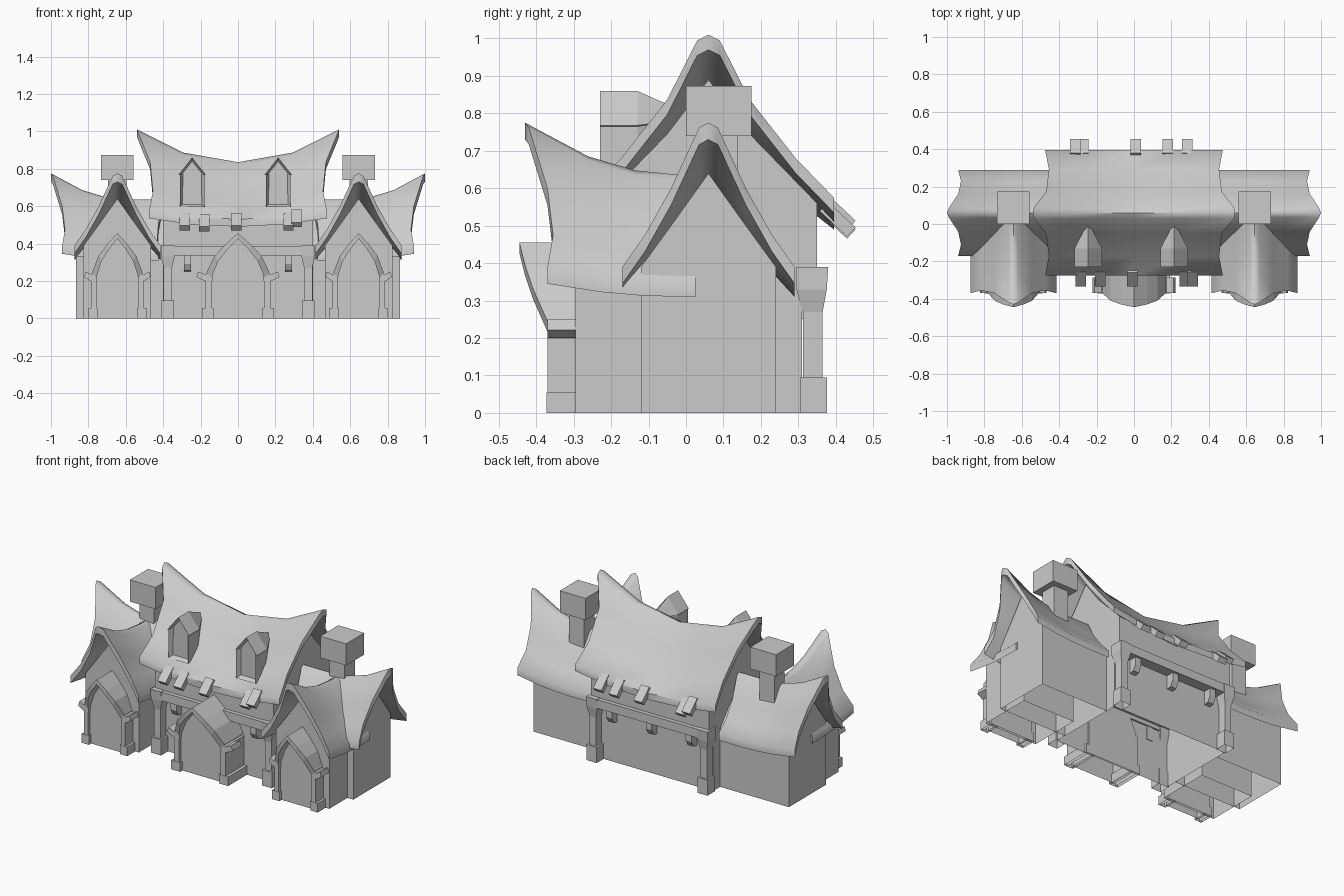
import bpy, bmesh, math
from mathutils import Vector, Matrix

cube = bpy.data.objects.get("Cube")
if cube:
    bpy.data.objects.remove(cube, do_unlink=True)

stone = bpy.data.materials.new("plain_grey")
stone.use_nodes = True
grey = (0.6, 0.6, 0.6, 1)
stone.diffuse_color = grey
stone.node_tree.nodes["Principled BSDF"].inputs["Base Color"].default_value = grey

MID_Y = 0.06   # line of the long ridge


def finish(name, bm, matrix=Matrix(), smooth=False):
    bmesh.ops.transform(bm, matrix=matrix, verts=bm.verts)
    # the building has no floor
    floor = [f for f in bm.faces if all(abs(v.co.z) < 0.0001 for v in f.verts)]
    bmesh.ops.delete(bm, geom=floor, context="FACES_ONLY")
    mesh = bpy.data.meshes.new(name)
    bm.to_mesh(mesh)
    bm.free()
    mesh.materials.append(stone)
    obj = bpy.data.objects.new(name, mesh)
    bpy.context.collection.objects.link(obj)
    if smooth:
        bpy.ops.object.select_all(action="DESELECT")
        obj.select_set(True)
        bpy.context.view_layer.objects.active = obj
        bpy.ops.object.shade_smooth_by_angle(angle=math.radians(50))
    return obj


def loft(name, sections, matrix=Matrix(), strip=False, smooth=False, inset=0):
    """Skin closed sections; strip caps suit thin folded sheets."""
    bm = bmesh.new()
    rings = [[bm.verts.new(p) for p in s] for s in sections]
    n = len(rings[0])
    for a, b in zip(rings, rings[1:]):
        for i in range(n):
            j = (i + 1) % n
            bm.faces.new((a[i], a[j], b[j], b[i]))
    caps = []
    for r in (rings[0], rings[-1]):
        if strip:
            for i in range(n // 2 - 1):
                bm.faces.new((r[i], r[i + 1], r[n - 2 - i], r[n - 1 - i]))
        else:
            caps.append(bm.faces.new(r))
    bmesh.ops.recalc_face_normals(bm, faces=bm.faces)
    if inset:
        bmesh.ops.inset_individual(bm, faces=caps[:1], thickness=inset, depth=-0.025)
    return finish(name, bm, matrix, smooth)


def box(name, x, y, z, matrix=Matrix()):
    bm = bmesh.new()
    bmesh.ops.create_cube(bm, size=1)
    for v in bm.verts:
        v.co = [lo + (c + 0.5) * (hi - lo) for c, (lo, hi) in zip(v.co, (x, y, z))]
    return finish(name, bm, matrix)


def span(centre, half):
    return (centre - half, centre + half)


def mirrored(half):
    """Half profile from the middle outwards -> full profile."""
    return [(-p[0],) + tuple(p[1:]) for p in reversed(half[1:])] + list(half)


def frame(x, y, angle):
    return Matrix.Translation((x, y, 0)) @ Matrix.Rotation(angle, 4, "Z")


def sagging_roof(name, half, steps, thick, matrix):
    """half: (distance from ridge, low z, end z, end reach); ends sweep upwards."""
    profile = mirrored(half)
    sections = []
    for t in steps:
        lift = max(t, 0) ** 2 if steps[0] > -1 else t * t
        top = [Vector((t * u, d, lo + lift * (hi - lo))) for d, lo, hi, u in profile]
        under = [p - Vector((0, 0, thick)) for p in reversed(top)]
        sections.append(top + under)
    loft(name, sections, matrix, strip=True, smooth=True)


def gabled_body(name, half, base, stations, matrix):
    """half: (distance from ridge, low z, end z); stations: (u, lift)."""
    profile = mirrored(half)
    wide = profile[-1][0]
    loft(name, [[(u, d, lo + k * (hi - lo)) for d, lo, hi in profile]
                + [(u, wide, base), (u, -wide, base)] for u, k in stations], matrix)


# Main hall
hall = frame(0, MID_Y, 0)
MAIN_ROOF = [(0, .835, 1.01, .54), (.03, .82, .995, .535), (.11, .73, .837, .47),
             (.233, .61, .68, .455), (.335, .53, .575, .475)]
sagging_roof("main_roof", MAIN_ROOF, (-1, -.54, 0, .54, 1), .04, hall)
gabled_body("main_upper_walls", [(0, .785, .89), (.11, .68, .745), (.29, .52, .56)],
            .36, [(-.4, 1), (0, 0), (.4, 1)], hall)
box("main_lower_walls", (-.4, .4), span(MID_Y, .25), (0, .37))

# Side wings and front cross wings share one roof and wall shape
WING_ROOF = [(0, .635, .775, .42), (.025, .622, .762, .41), (.1, .51, .6, .36),
             (.17, .42, .475, .345), (.23, .355, .39, .36)]
WING_WALL = [(0, .57, .64), (.1, .455, .5), (.18, .36, .39)]
for side, word in ((1, "left"), (-1, "right")):
    placings = (
        ("side_wing", frame(side * .58, MID_Y, 0 if side > 0 else math.pi), -.43),
        ("front_wing", frame(side * .645, -.01, -math.pi / 2), -.1))
    for part, place, start in placings:
        sagging_roof(f"{word}_{part}_roof", WING_ROOF, (start, 0, .3, .6, 1), .045, place)
        gabled_body(f"{word}_{part}_walls", WING_WALL, 0,
                    [(start * .42, 0), (0, 0), (.285, 1)], place)

    # Chimney
    cx, cy = side * .645, .0875
    box(f"{word}_chimney_stack", span(cx, .05), span(cy, .05), (.45, .75))
    box(f"{word}_chimney_cap", span(cx, .0875), span(cy, .0875), (.74, .873))


# Arched doorways with jutting canopies
def doorway(label, cx, wall, s):
    place = frame(cx, 0, 0)
    canopy = mirrored([(0, .455, -.445), (.055, .395, -.43), (.1, .335, -.41), (.135, .245, -.37)])
    sections = []
    for back in (True, False):
        top = [(x * s, wall if back else y, z) for x, z, y in canopy]
        under = [(x * .84, y, z - .028) for x, y, z in reversed(top)]
        sections.append(top + under)
    loft(f"{label}_door_canopy", sections, place, strip=True)
    panel = mirrored([(0, .44), (.055, .38), (.098, .32), (.12, .23), (.12, 0)])
    loft(f"{label}_door", [[(x * s, y, z) for x, z in panel] for y in (-.35, wall)], place)
    for side in (1, -1):
        def pair(a, b):
            return sorted((side * a * s, side * b * s))
        box(f"{label}_door_pillar", pair(.112, .14), (-.37, wall), (0, .235), place)
        box(f"{label}_door_foot", pair(.105, .155), (-.372, wall), (0, .055), place)
        # bracket with a small upward kick
        hook = [(.11, .2), (.145, .2), (.178, .222), (.17, .25), (.14, .235), (.11, .25)]
        loft(f"{label}_door_bracket",
             [[(side * x * s, y, z) for x, z in hook] for y in (-.37, -.285)], place)


doorway("centre", 0, -.18, 1.25)
doorway("left", .645, -.28, 1)
doorway("right", -.645, -.28, 1)

# Posts, beams and beam brackets on the front and back of the hall
for out, word in ((-1, "front"), (1, "back")):
    place = frame(0, MID_Y, 0 if out < 0 else math.pi)
    box(f"{word}_beam", (-.405, .405), (-.315, -.24), (.335, .388), place)
    for x in (-.375, .375):
        box(f"{word}_post_foot", span(x, .034), (-.317, -.245), (0, .095), place)
        box(f"{word}_post", span(x, .022), (-.305, -.252), (.09, .3), place)
        flare = []
        for z, half, near, far in ((.27, .022, -.305, -.25), (.33, .036, -.316, -.235),
                                   (.39, .036, -.32, -.235)):
            flare.append([(x - half, near, z), (x + half, near, z),
                          (x + half, far, z), (x - half, far, z)])
        loft(f"{word}_post_capital", flare, place)
    for x in (-.27, 0, .27):
        if out < 0 and x == 0:
            continue
        bracket = [(-.3, .34), (-.3, .29), (-.28, .255), (-.245, .25), (-.245, .34)]
        loft(f"{word}_beam_bracket",
             [[(x + dx, y, z) for y, z in bracket] for dx in (-.02, .02)], place)

    # Rafter ends poking out below the eaves
    for x, drop in ((-.285, 0), (-.18, -.005), (-.01, 0), (.27, 0), (.315, .018)):
        tilt = Matrix.Translation((x, -.345, .517 + drop)) @ Matrix.Rotation(.75, 4, "X")
        box(f"{word}_rafter_end", (-.028, .028), (-.05, .05), (-.017, .017), place @ tilt)

# Dormer windows with recessed fronts
for x, word in ((.215, "left"), (-.245, "right")):
    outline = mirrored([(0, .86), (.073, .768), (.066, .765), (.066, .595)])
    front = [(a, -.23, z) for a, z in outline]
    middle = [(a, -.13, z) for a, z in outline]
    back = [(a * .15, -.01, .74 + (z - .595) * .25) for a, z in outline]
    loft(f"{word}_dormer", [front, middle, back], frame(x, 0, 0), inset=.02)
